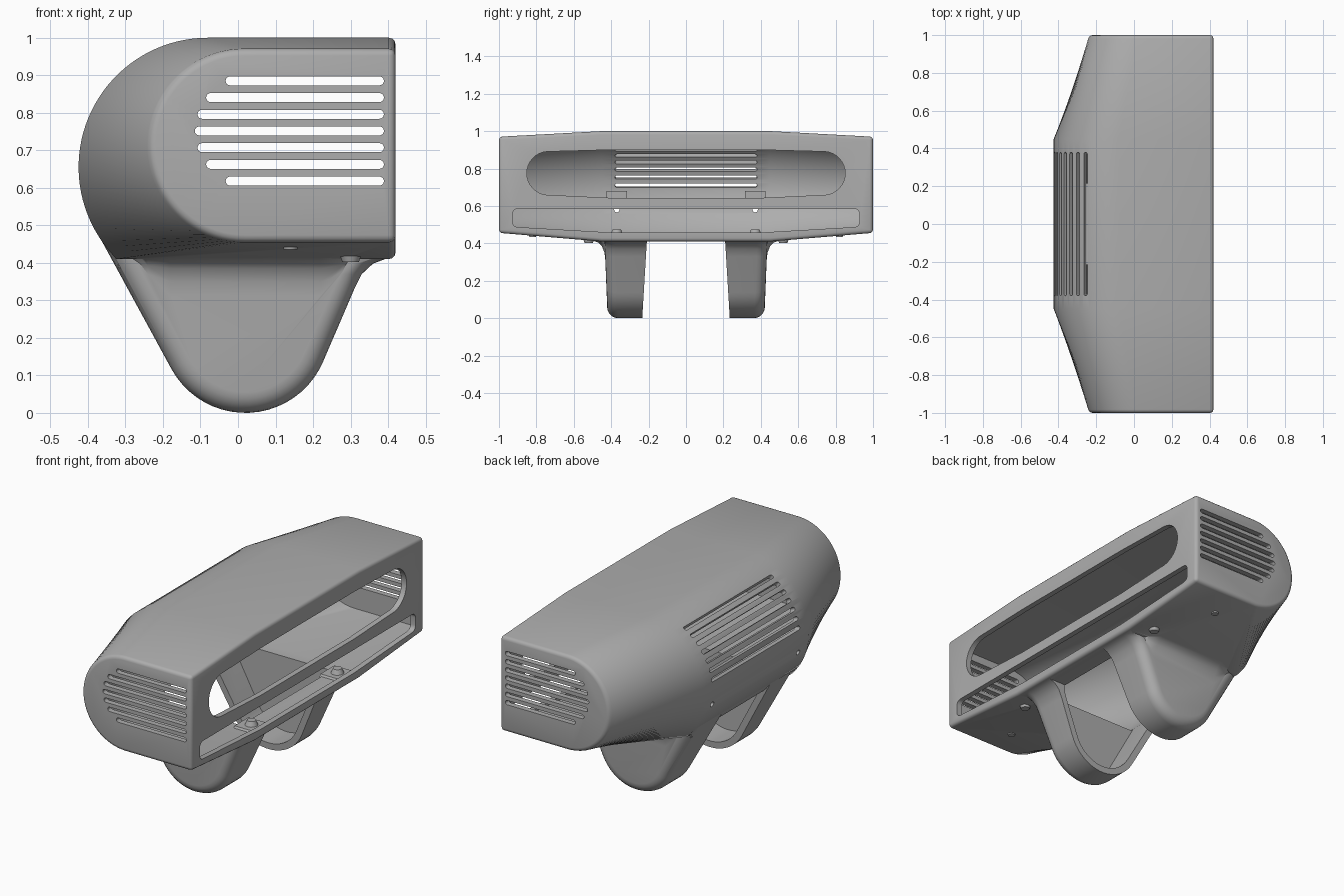
import bpy, bmesh
from math import sin, cos, radians, pi
from mathutils import Vector

cube = bpy.data.objects.get("Cube")
if cube:
    bpy.data.objects.remove(cube, do_unlink=True)

grey = bpy.data.materials.new("plain grey")
grey.use_nodes = True
grey.diffuse_color = (0.42, 0.42, 0.42, 1)
grey.node_tree.nodes["Principled BSDF"].inputs["Base Color"].default_value = grey.diffuse_color


def arc(cx, cz, r, a0, a1, n):
    """Points on an arc, angles in degrees."""
    angles = [radians(a0 + (a1 - a0) * i / n) for i in range(n + 1)]
    return [(cx + r * cos(a), cz + r * sin(a)) for a in angles]


def loft(name, rings):
    """Closed solid through rings of equal point count."""
    bm = bmesh.new()
    loops = [[bm.verts.new(p) for p in ring] for ring in rings]
    n = len(loops[0])
    for a, b in zip(loops, loops[1:]):
        for i in range(n):
            j = (i + 1) % n
            bm.faces.new((a[i], a[j], b[j], b[i]))
    bm.faces.new(loops[0])
    bm.faces.new(loops[-1][::-1])
    bmesh.ops.recalc_face_normals(bm, faces=bm.faces)
    mesh = bpy.data.meshes.new(name)
    bm.to_mesh(mesh)
    bm.free()
    mesh.materials.append(grey)
    ob = bpy.data.objects.new(name, mesh)
    bpy.context.collection.objects.link(ob)
    return ob


def activate(ob):
    bpy.ops.object.select_all(action="DESELECT")
    ob.select_set(True)
    bpy.context.view_layer.objects.active = ob


def combine(target, tool, operation):
    """Boolean with a helper that is removed afterwards."""
    tool.hide_render = True
    activate(target)
    mod = target.modifiers.new("boolean", "BOOLEAN")
    mod.object, mod.operation, mod.solver = tool, operation, "EXACT"
    bpy.ops.object.modifier_apply(modifier=mod.name)
    bpy.data.objects.remove(tool, do_unlink=True)


def prism_x(name, outline, x0, x1):
    return loft(name, [[(x, y, z) for y, z in outline] for x in (x0, x1)])


def prism_y(name, outline, y0, y1):
    return loft(name, [[(x, y, z) for x, z in outline] for y in (y0, y1)])


def stadium(a, b, v, r):
    return arc(b - r, v, r, -90, 90, 8) + arc(a + r, v, r, 90, 270, 8)


# Hollow housing: D-shaped section, narrowing towards both ends
def section(y, end, t):
    if end:
        curve = arc(0.02, 0.713, 0.257 - t, 90, 270, 40)
        top, bottom = 0.97 - t, 0.456 + t
    else:
        bottom, top = 0.41 + t, 1 - t
        curve = arc(-0.08, 0.655, 0.345 - t, 90, 225, 40)
        curve[-1] = (curve[-1][0], bottom)
    outline = [(0.42 - t, bottom), (0.42 - t, top)] + curve
    return [(x, y, z) for x, z in outline]


def housing(name, t):
    return loft(name, [section(-1 + t, True, t), section(-0.45, False, t),
                       section(0.45, False, t), section(1 - t, True, t)])


shell = housing("housing_shell", 0)
activate(shell)
bevel = shell.modifiers.new("soft edges", "BEVEL")
bevel.width, bevel.segments = 0.018, 3
bevel.limit_method, bevel.angle_limit = "ANGLE", radians(50)
bpy.ops.object.modifier_apply(modifier=bevel.name)


# Legs: tapered lobes with a rounded outer edge
def leg_profile(d):
    left = [(-0.386 + 1.1 * d, 0.5)]
    lobe = arc(0.02, 0.225, 0.225 - d, 208.8, 337, 20)
    right = [(0.31, 0.33), (0.33, 0.37), (0.36, 0.398), (0.4, 0.413), (0.4, 0.5)]
    return left + lobe + [(x - d, z) for x, z in right]


def leg_ring(y, d, slope, side):
    return [(x, side * (y + slope * (z - 0.4)), z) for x, z in leg_profile(d)]


for side in (-1, 1):
    rounding = [leg_ring(0.38 + 0.055 * sin(a), 0.055 * (1 - cos(a)), 0.04, side)
                for a in [pi / 2 * i / 5 for i in range(6)]]
    leg = loft("leg", [leg_ring(0.21, 0, -0.06, side)] + rounding)
    combine(shell, leg, "UNION")
    # Curved fillet between leg and housing
    flare = [(0.4, 0.43), (0.4, 0.29), (0.43, 0.3), (0.436, 0.35),
             (0.45, 0.385), (0.47, 0.405), (0.5, 0.415), (0.5, 0.43)]
    rings = []
    for x, k in ((-0.32, 0.3), (-0.24, 0.85), (-0.18, 1), (0.22, 1), (0.28, 0.8), (0.33, 0.25)):
        rings.append([(x, side * (0.4 + (y - 0.4) * k), 0.43 + (z - 0.43) * k) for y, z in flare])
    combine(shell, loft("fillet", rings), "UNION")

# Interior, and the saddle opening that joins both leg cavities
combine(shell, housing("interior", 0.03), "DIFFERENCE")
cavity = [(min(x, 0.29), z) for x, z in leg_profile(0.035)[:-2]] + [(0.29, 0.5)]
combine(shell, prism_y("saddle", cavity, -0.39, 0.39), "DIFFERENCE")

# Long window in the flat face
half = arc(0.735, 0.775, 0.116, -85, 85, 16)
window = [(0.4, 0.643)] + half + [(0.4, 0.9)]
window += [(-y, z) for y, z in reversed(window)]
combine(shell, prism_x("window", window, 0.34, 0.5), "DIFFERENCE")

# Low tray slot beneath the window
tray = [(0.4, 0.458)] + arc(0.9, 0.515, 0.028, -85, 0, 5) + arc(0.9, 0.557, 0.028, 0, 90, 5)
tray += [(-y, z) for y, z in reversed(tray)]
combine(shell, prism_x("tray_slot", tray, 0.34, 0.5), "DIFFERENCE")

# Vents through both ends
for i, start in enumerate((-0.033, -0.085, -0.108, -0.115, -0.108, -0.085, -0.033)):
    vent = stadium(start, 0.389, 0.618 + 0.0445 * i, 0.012)
    combine(shell, prism_y("end_vent", vent, -1.1, 1.1), "DIFFERENCE")

# Vents fanned around the curved back
for i in range(7):
    a = radians(180 - 10 - 8.2 * i)
    out, along = Vector((cos(a), 0, sin(a))), Vector((-sin(a), 0, cos(a)))
    centre = Vector((-0.08, 0, 0.655))
    rings = [[centre + out * r + along * v + Vector((0, y, 0))
              for y, v in stadium(-0.38, 0.38, 0, 0.011)] for r in (0.27, 0.4)]
    combine(shell, loft("back_vent", rings), "DIFFERENCE")

# Screw holes in the back and floor
for side in (-1, 1):
    hole = arc(side * 0.37, 0.58, 0.014, 0, 345, 23)
    combine(shell, prism_x("back_hole", hole, -0.5, -0.35), "DIFFERENCE")

activate(shell)
bpy.ops.object.shade_smooth_by_angle(angle=radians(30))


# Inner tabs, floor bosses and underside screws
def disc(name, x, y, z0, z1, r0, r1):
    ob = loft(name, [[(px, py, z) for px, py in arc(x, y, r, 0, 345, 23)]
                     for z, r in ((z0, r0), (z1, r1))])
    activate(ob)
    bpy.ops.object.shade_smooth_by_angle(angle=radians(30))


for side, word in ((-1, "right"), (1, "left")):
    y = side * 0.37
    tab = [(y - 0.055, 0.61), (y + 0.055, 0.61), (y + 0.055, 0.68), (y - 0.055, 0.68)]
    prism_x(word + "_back_tab", tab, -0.4, -0.375)
    plate = [(y - 0.07, 0.435), (y + 0.07, 0.435), (y + 0.06, 0.45), (y - 0.06, 0.45)]
    prism_x(word + "_floor_plate", plate, 0.28, 0.4)
    disc(word + "_floor_boss", 0.34, y, 0.445, 0.475, 0.035, 0.022)
    disc(word + "_floor_screw", 0.3, side * 0.52, 0.402, 0.425, 0.022, 0.03)
    disc(word + "_end_screw", 0.14, side * 0.82, 0.435, 0.455, 0.018, 0.022)
